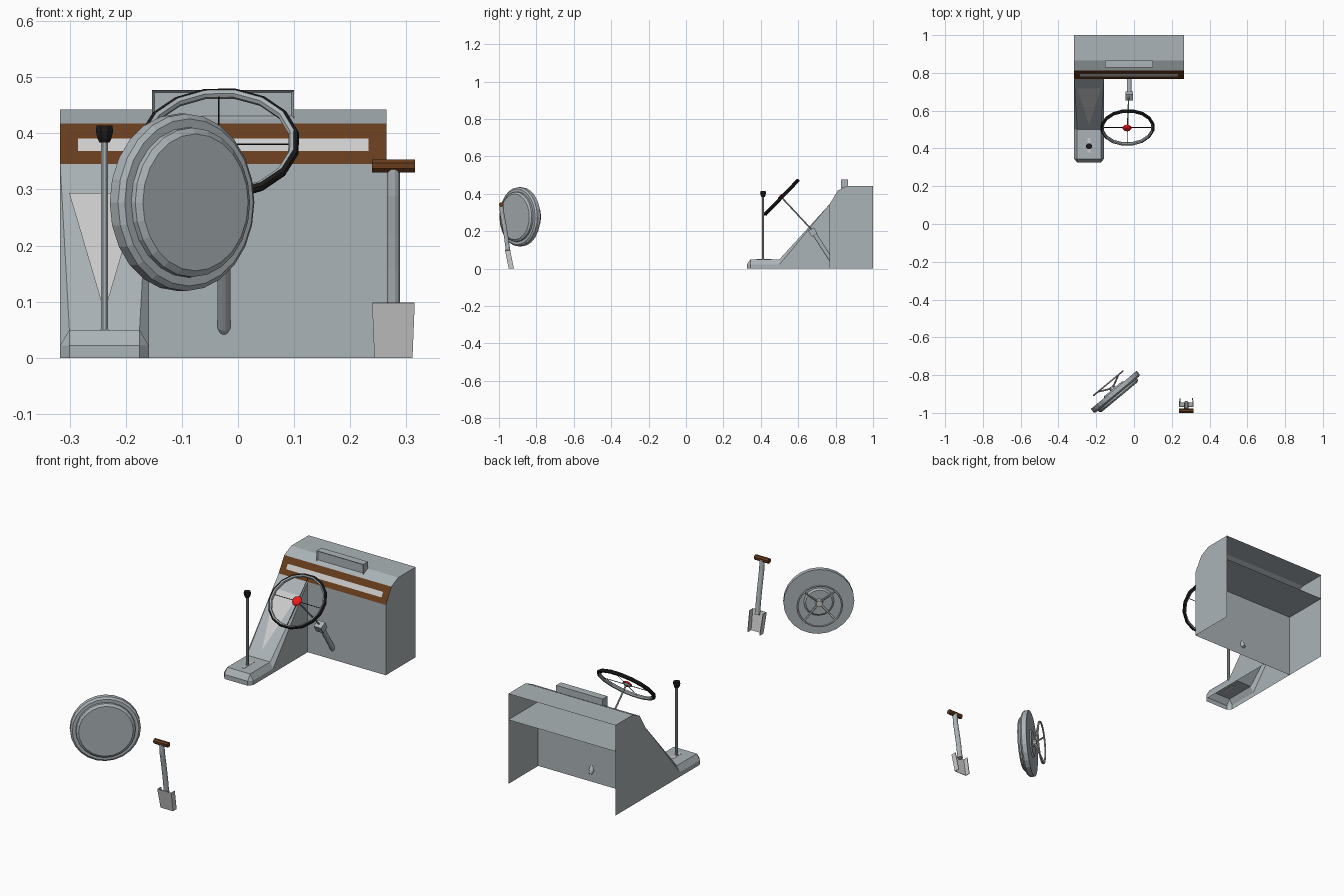
import bpy, bmesh, math
from mathutils import Vector, Matrix

if "Cube" in bpy.data.objects:
    bpy.data.objects.remove(bpy.data.objects["Cube"])


def material(name, rgb):
    m = bpy.data.materials.new(name)
    m.diffuse_color = (*rgb, 1)
    m.use_nodes = True
    m.node_tree.nodes["Principled BSDF"].inputs["Base Color"].default_value = m.diffuse_color
    return m


GREY = material("blue_grey", (0.41, 0.455, 0.475))
WOOD = material("wood", (0.135, 0.046, 0.012))
BLACK = material("black", (0.012, 0.012, 0.012))
RED = material("red", (0.9, 0.01, 0.01))
PALE = material("pale", (0.8, 0.8, 0.8))
STEEL = material("steel", (0.64, 0.63, 0.62))


def mesh(name, verts, faces, mat=GREY):
    me = bpy.data.meshes.new(name)
    me.from_pydata([tuple(v) for v in verts], [], faces)
    bm = bmesh.new()
    bm.from_mesh(me)
    bmesh.ops.recalc_face_normals(bm, faces=bm.faces)
    bm.to_mesh(me)
    bm.free()
    me.materials.append(mat)
    ob = bpy.data.objects.new(name, me)
    bpy.context.collection.objects.link(ob)
    return ob


def box(name, lo, hi, mat=GREY):
    v = [(x, y, z) for x in (lo[0], hi[0]) for y in (lo[1], hi[1]) for z in (lo[2], hi[2])]
    f = [(0, 1, 3, 2), (4, 6, 7, 5), (0, 4, 5, 1), (2, 3, 7, 6), (0, 2, 6, 4), (1, 5, 7, 3)]
    return mesh(name, v, f, mat)


def sweep(name, path, radii, sides=8, mat=GREY):
    """Capped tube through the path points with a radius at each."""
    path = [Vector(p) for p in path]
    verts, faces, n = [], [], len(path)
    for i, p in enumerate(path):
        d = path[min(i + 1, n - 1)] - path[max(i - 1, 0)]
        q = Vector((0, 0, 1)).rotation_difference(d)
        for k in range(sides):
            a = math.tau * (k + 0.5) / sides
            verts.append(p + q @ Vector((math.cos(a), math.sin(a), 0)) * radii[i])
    for i in range(n - 1):
        for k in range(sides):
            a, b = i * sides + k, i * sides + (k + 1) % sides
            faces.append((a, b, b + sides, a + sides))
    faces += [tuple(range(sides)), tuple(range((n - 1) * sides, n * sides))]
    return mesh(name, verts, faces, mat)


def ring(name, major, minor, n, m, matrix, mat=GREY):
    bpy.ops.mesh.primitive_torus_add(major_radius=major, minor_radius=minor,
                                     major_segments=n, minor_segments=m)
    ob = bpy.context.object
    ob.name = name
    ob.matrix_world = matrix
    ob.data.materials.append(mat)
    return ob


# Dashboard: open-backed shell with side walls and an inner shelf
L, R = -0.317, 0.265
prof = [(0.768, 0), (0.768, 0.345), (0.812, 0.418), (0.865, 0.443), (1, 0.443), (1, 0)]
v = [(x, y, z) for x in (L, R) for y, z in prof]
mesh("dashboard", v, [(i, i + 1, i + 7, i + 6) for i in (0, 2, 3)]
     + [tuple(range(6)), tuple(range(6, 12))])
mesh("dashboard_trim", [v[i] for i in (1, 2, 8, 7)], [(0, 1, 2, 3)], WOOD)
mesh("dashboard_shelf", [(L, 0.768, 0.315), (R, 0.768, 0.315), (R, 1, 0.315), (L, 1, 0.315)],
     [(0, 1, 2, 3)])
mesh("trim_strip", [(x, 0.766 + (z - 0.345) * 0.6, z)
     for x, z in ((-0.285, 0.369), (0.233, 0.369), (0.233, 0.391), (-0.285, 0.391))],
     [(0, 1, 2, 3)], PALE)

# Display box on the sloped top, with a recessed front
display = box("display_box", (-0.153, 0.828, 0.42), (0.1, 0.865, 0.477))
for vert in display.data.vertices:
    if vert.co.z < 0.45:
        vert.co.z = 0.419 + (vert.co.y - 0.812) * 0.47
bm = bmesh.new()
bm.from_mesh(display.data)
front = [f for f in bm.faces if f.normal.y < -0.9]
bmesh.ops.inset_region(bm, faces=front, thickness=0.006)
bmesh.ops.translate(bm, vec=(0, 0.006, 0), verts=front[0].verts)
bm.to_mesh(display.data)
bm.free()

# Console: low base with chamfered rim and a ramp up to the dashboard
C, W, N = -0.238, 0.079, 0.0625
half = [(N, 0.325, 0), (W, 0.345, 0), (W, 0.768, 0),
        (N, 0.325, 0.022), (W, 0.345, 0.022), (W, 0.5, 0.022),
        (W, 0.768, 0.345), (N, 0.345, 0.05), (N, 0.5, 0.05)]
v = [(C + s * x, y, z) for s in (-1, 1) for x, y, z in half]
side = [(0, 1, 4, 3), (1, 2, 6, 5, 4), (3, 4, 7), (4, 5, 8, 7), (5, 6, 8)]
mesh("console", v, side + [tuple(i + 9 for i in f) for f in side]
     + [(0, 3, 12, 9), (3, 7, 16, 12), (7, 8, 17, 16), (8, 6, 15, 17)])
mesh("ramp_panel", [(x, 0.498 + (z - 0.05) * 0.908, z + 0.001)
     for x, z in ((-0.301, 0.293), (-0.175, 0.293), (C, 0.08))], [(0, 1, 2)], PALE)
box("lever_slot", (C - 0.007, 0.378, 0.049), (C + 0.007, 0.456, 0.0512), PALE)

# Gear lever
sweep("gear_lever", [(C, 0.412, 0.05), (C, 0.412, 0.39)], [0.0068] * 2)
sweep("gear_knob", [(C, 0.412, z) for z in (0.384, 0.391, 0.403, 0.414)],
      [0.010, 0.0135, 0.0165, 0.0155], 8, BLACK)

# Steering wheel, tilted; the inner side of the rim is grey
M = Matrix.Translation((-0.034, 0.511, 0.381)) @ Matrix.Rotation(math.radians(46), 4, 'X')
rim = ring("steering_rim", 0.136, 0.0095, 16, 8,
           M @ Matrix.Rotation(math.pi / 16, 4, 'Z') @ Matrix.Diagonal((1, 0.93, 1, 1)), BLACK)
rim.data.materials.append(GREY)
for p in rim.data.polygons:
    if p.normal.dot(Vector((*p.center.xy, 0)).normalized()) < -0.2:
        p.material_index = 1
for i, (dx, dy) in enumerate(((0.135, 0), (0, 0.126))):
    sweep(f"steering_spoke_{i}", [M @ Vector((-dx, -dy, 0)), M @ Vector((dx, dy, 0))],
          [0.0015] * 2, 6, BLACK)
sweep("horn_button", [M @ Vector((-0.003, 0, z)) for z in (0.002, 0.008, 0.013)],
      [0.024, 0.021, 0.012], 10, RED)
sweep("steering_hub", [M @ Vector((-0.003, 0, z)) for z in (-0.006, 0.0018)],
      [0.012, 0.023], 10)

# Steering column, joint and lower arm through the dashboard
sweep("steering_column", [M @ Vector((0, 0, 0)), (-0.028, 0.675, 0.205)], [0.004] * 2, 6)
joint = box("column_joint", (-0.02, -0.018, -0.018), (0.02, 0.018, 0.018))
joint.matrix_world = Matrix.Translation((-0.026, 0.678, 0.195)) @ Matrix.Rotation(
    math.radians(30), 4, 'X')
sweep("column_arm", [(-0.025, 0.68, 0.195), (-0.025, 0.77, 0.055), (-0.025, 0.778, 0.042)],
      [0.012, 0.012, 0.008], 12)

# Round hatch: lathed disc turned towards the front right
n = Vector((0.64, -0.77, 0)).normalized()
up = Vector((0, 0, 1))
D = Matrix((up.cross(n), up, n)).transposed().to_4x4()
D.translation = (-0.0975, -0.89, 0.277)


def disc(name, prof, sides=24, mat=GREY):
    verts = [D @ Vector((r * math.cos(math.tau * k / sides),
                         r * math.sin(math.tau * k / sides), z))
             for r, z in prof for k in range(sides)]
    faces = [(i * sides + k, i * sides + (k + 1) % sides,
              (i + 1) * sides + (k + 1) % sides, (i + 1) * sides + k)
             for i in range(len(prof) - 1) for k in range(sides)]
    e = (len(prof) - 1) * sides
    mesh(name, verts, faces + [tuple(range(sides)), tuple(range(e, e + sides))], mat)


disc("hatch", [(0.122, 0.034), (0.133, 0.026), (0.134, 0.016), (0.149, 0.016),
               (0.158, 0.008), (0.158, -0.015)])
disc("hatch_boss", [(0.068, -0.015), (0.06, -0.022)], 16)

# Hand wheel on the back of the hatch, spokes forming a cone
ring("hand_wheel", 0.1, 0.0045, 20, 6, D @ Matrix.Translation((0, 0, -0.061)), STEEL)
for k in range(4):
    a = math.radians(45 + 90 * k)
    sweep(f"hand_wheel_spoke_{k}", [D @ Vector((0, 0, -0.026)),
          D @ Vector((0.1 * math.cos(a), 0.1 * math.sin(a), -0.061))], [0.0045] * 2, 6, STEEL)
disc("hand_wheel_hub", [(0.018, -0.02), (0.014, -0.038)], 10, STEEL)

# Spade: folded blade, bent shaft and crossbar grip
X = 0.277
v = []
for w, y, z in ((0.038, -0.968, 0.098), (0.034, -0.948, 0.0)):
    v += [(X - w, y + 0.028, z), (X - w, y, z), (X + w, y, z), (X + w, y + 0.028, z)]
blade = mesh("spade_blade", v, [(i, i + 1, i + 5, i + 4) for i in range(3)], STEEL)
blade.modifiers.new("thickness", 'SOLIDIFY').thickness = 0.003
sweep("spade_shaft", [(X, -0.987, 0.34), (X, -0.983, 0.29), (X, -0.97, 0.22),
                      (X, -0.96, 0.16), (X, -0.952, 0.1), (X, -0.948, 0.085)],
      [0.012] * 6, 12)
sweep("spade_grip", [(0.239, -0.988, 0.342), (0.315, -0.988, 0.342)], [0.0125] * 2, 8, WOOD)
